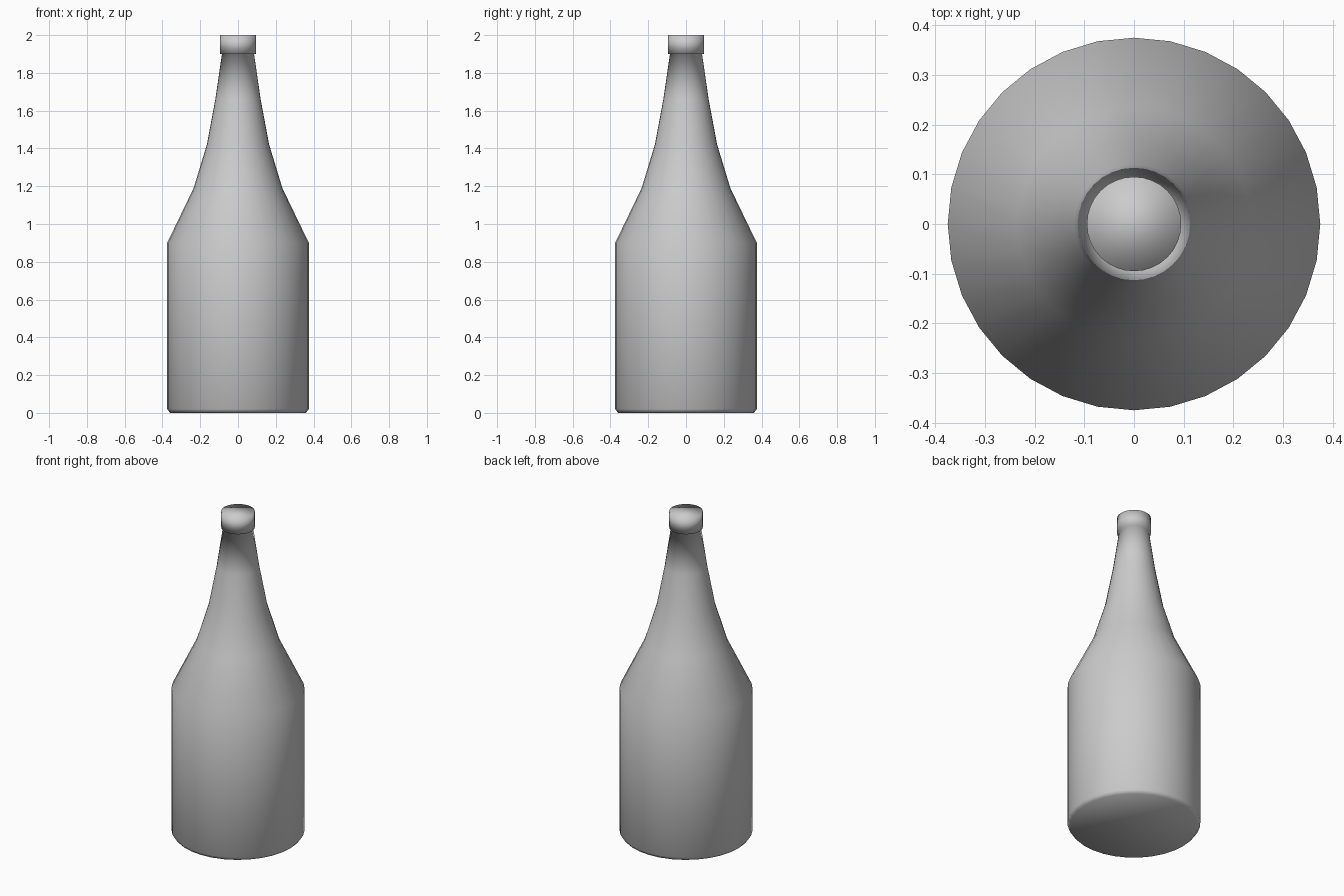
import bpy, bmesh, math

if "Cube" in bpy.data.objects:
    bpy.data.objects.remove(bpy.data.objects["Cube"])

SIDES = 32

# bottle outline as (radius, height), bottom to top
PROFILE = [
    (0.36, 0.0), (0.375, 0.02),                # rounded foot
    (0.375, 0.90),                             # straight body
    (0.235, 1.19), (0.165, 1.42), (0.12, 1.66), (0.085, 1.90),  # tapering neck
    (0.095, 1.90), (0.095, 2.0),               # lip
]


def lathe(name, profile):
    bm = bmesh.new()
    rings = []
    for r, z in profile:
        rings.append([bm.verts.new((r * math.cos(2 * math.pi * i / SIDES),
                                    r * math.sin(2 * math.pi * i / SIDES), z))
                      for i in range(SIDES)])
    for a, b in zip(rings, rings[1:]):
        for i in range(SIDES):
            j = (i + 1) % SIDES
            bm.faces.new((a[i], a[j], b[j], b[i]))
    # flat closed base and top
    bm.faces.new(rings[0][::-1])
    bm.faces.new(rings[-1])
    for f in bm.faces:
        f.smooth = True
    mesh = bpy.data.meshes.new(name)
    bm.to_mesh(mesh)
    bm.free()
    obj = bpy.data.objects.new(name, mesh)
    bpy.context.collection.objects.link(obj)
    return obj


lathe("bottle", PROFILE)
